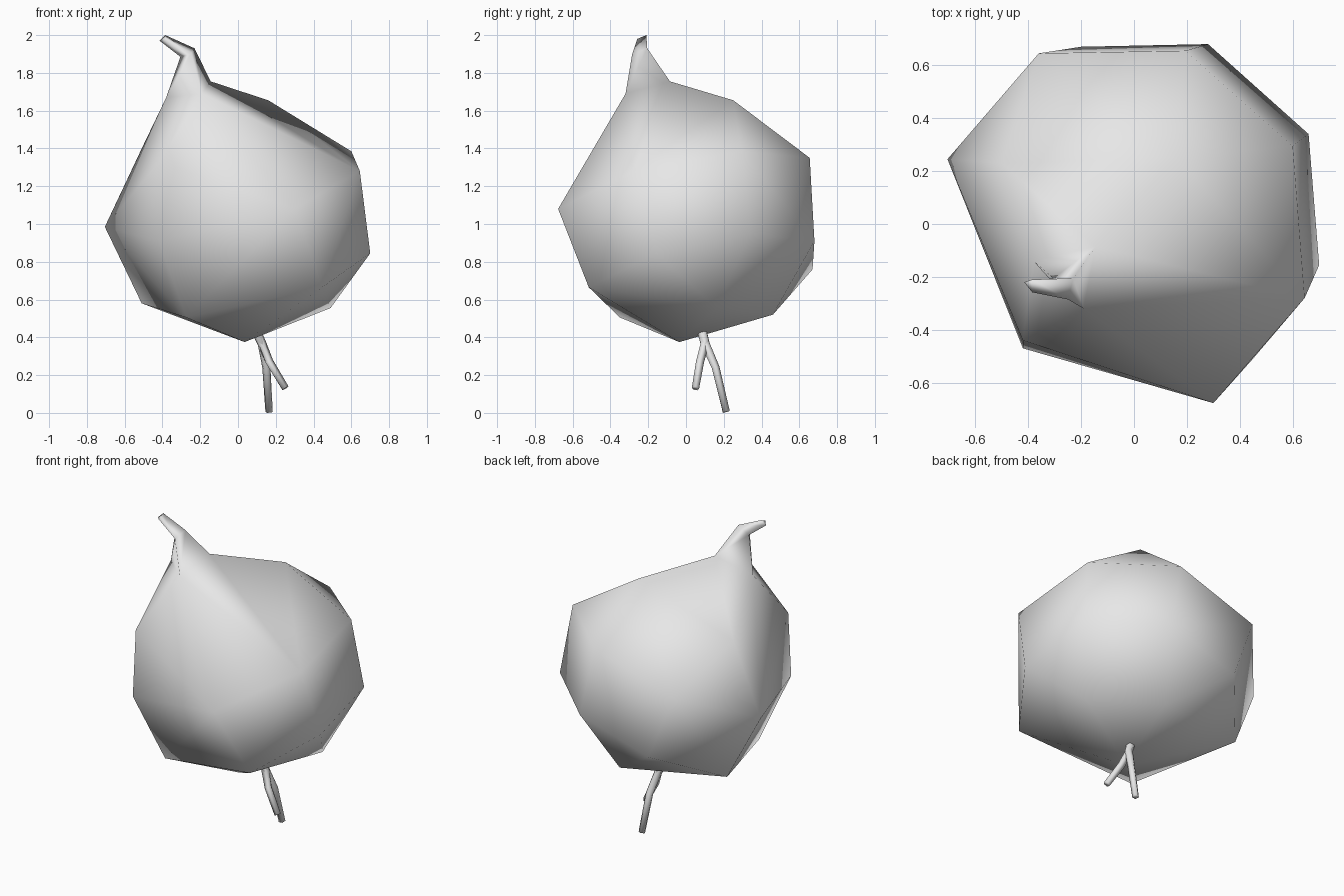
import bpy
import bmesh
import math
from mathutils import Vector

cube = bpy.data.objects.get("Cube")
if cube:
    bpy.data.objects.remove(cube, do_unlink=True)

grey = bpy.data.materials.new("pale_grey")
grey.use_nodes = True
colour = (0.8, 0.8, 0.8, 1)
grey.diffuse_color = colour
grey.node_tree.nodes["Principled BSDF"].inputs["Base Color"].default_value = colour


def finish(bm, name):
    """Turn a bmesh into a smooth-shaded object."""
    bmesh.ops.recalc_face_normals(bm, faces=bm.faces[:])
    for face in bm.faces:
        face.smooth = True
    mesh = bpy.data.meshes.new(name)
    bm.to_mesh(mesh)
    bm.free()
    mesh.materials.append(grey)
    obj = bpy.data.objects.new(name, mesh)
    bpy.context.collection.objects.link(obj)
    return obj


def loft(bm, rings):
    """Skin a list of vertex rings and cap the last one."""
    for low, high in zip(rings, rings[1:]):
        count = len(low)
        for i in range(count):
            j = (i + 1) % count
            bm.faces.new((low[i], low[j], high[j], high[i]))
    bm.faces.new(rings[-1])


# Bulb: lumpy low-poly ball, wrapped around its corner points
upper = [(-.5, .23, 1.42), (.16, .25, 1.655), (.195, .655, 1.35), (.6, .295, 1.385),
         (.645, -.28, 1.28), (-.42, -.44, 1.325)]
middle = [(-.705, .245, .985), (-.36, .645, 1.17), (-.2, .67, .76), (.28, .68, .91),
          (.66, .34, .95), (.7, -.155, .845), (.3, -.677, 1.08), (-.42, -.47, .91)]
lower = [(-.51, .31, .58), (.15, .46, .52), (.49, .16, .555), (.445, -.515, .665),
         (-.274, -.35, .505), (.035, -.035, .375)]
stem_foot = [(-.145, -.085, 1.755), (-.38, -.14, 1.67), (-.19, -.32, 1.69)]

bm = bmesh.new()
for point in upper + middle + lower:
    bm.verts.new(point)
foot = [bm.verts.new(p) for p in stem_foot]
bmesh.ops.convex_hull(bm, input=bm.verts[:])
loose = [v for v in bm.verts if not v.link_faces and v not in foot]
bmesh.ops.delete(bm, geom=loose, context="VERTS")

# Stem: pulled out of the top of the bulb, then bent sideways
for face in bm.faces[:]:
    if set(face.verts) == set(foot):
        bm.faces.remove(face)
elbow = [bm.verts.new(p) for p in [(-.23, -.205, 1.93), (-.305, -.205, 1.885), (-.25, -.285, 1.9)]]
tip = [bm.verts.new(p) for p in [(-.385, -.21, 2), (-.415, -.22, 1.97), (-.385, -.258, 1.98)]]
loft(bm, [foot, elbow, tip])
finish(bm, "bulb_with_stem")


# Roots: two thin tapering tubes that fork under the bulb
def root(name, path, sides=5, radius=.027):
    bm = bmesh.new()
    points = [Vector(p) for p in path]
    rings = []
    for i, point in enumerate(points):
        along = points[min(i + 1, len(points) - 1)] - points[max(i - 1, 0)]
        turn = along.to_track_quat("Z", "Y")
        size = radius * (1 - .08 * i)
        ring = []
        for k in range(sides):
            a = math.tau * k / sides
            ring.append(bm.verts.new(point + turn @ Vector((math.cos(a), math.sin(a), 0)) * size))
        rings.append(ring)
    loft(bm, rings)
    finish(bm, name)


start = [(.085, .08, .46), (.125, .1, .37)]
root("long_root", start + [(.15, .155, .24), (.165, .212, .005)])
root("short_root", start + [(.165, .075, .27), (.25, .05, .13)])
